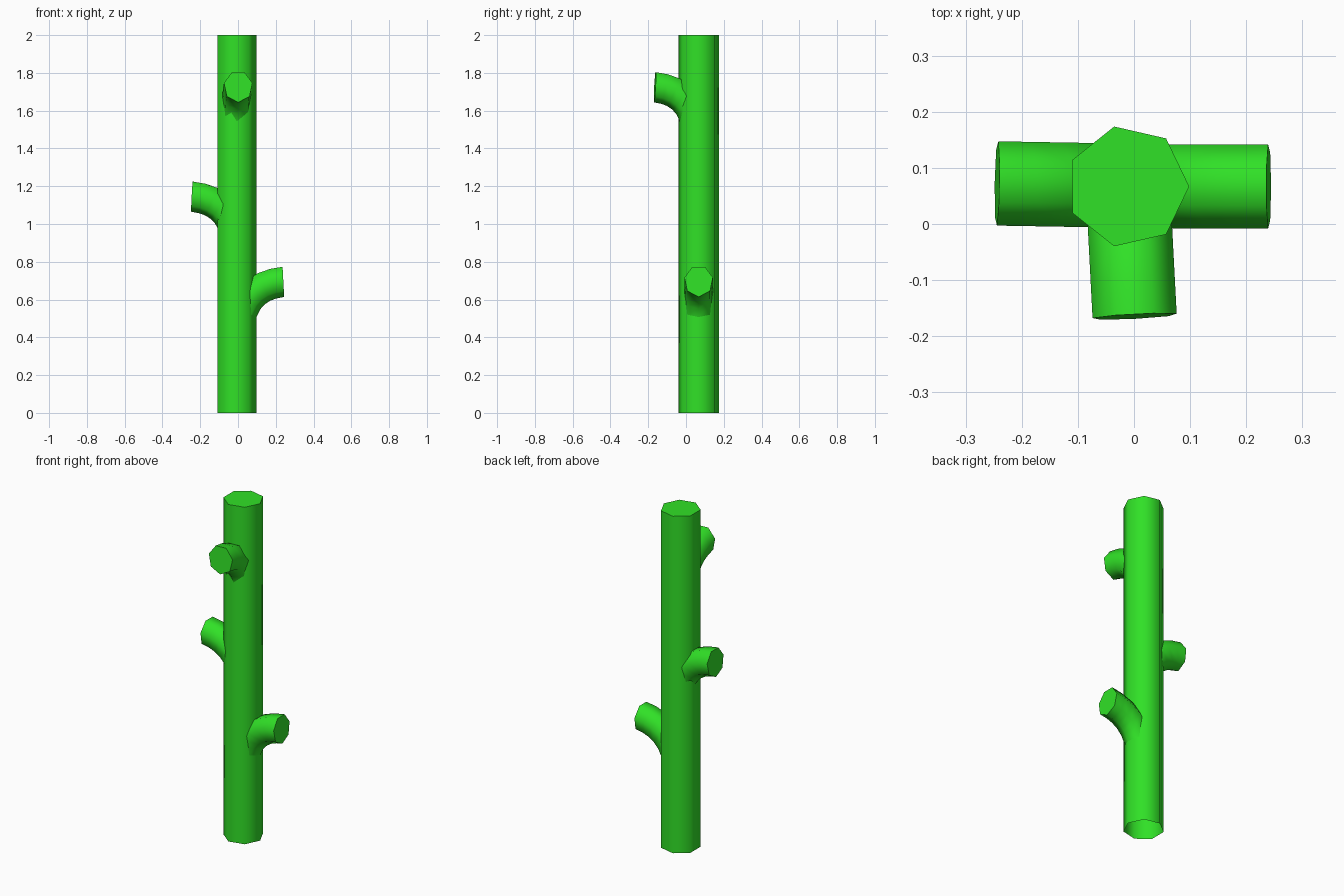
import bpy, math
from mathutils import Vector

if "Cube" in bpy.data.objects:
    bpy.data.objects.remove(bpy.data.objects["Cube"])

SIDES = 7
green = bpy.data.materials.new("stem_green")
green.diffuse_color = (0.03, 0.75, 0.02, 1)
green.use_nodes = True
green.node_tree.nodes["Principled BSDF"].inputs["Base Color"].default_value = green.diffuse_color


def tube(name, rings):
    """Skin a list of rings, cap the far end, leave the first end open."""
    verts = [v for ring in rings for v in ring]
    faces = []
    for r in range(len(rings) - 1):
        for i in range(SIDES):
            j = (i + 1) % SIDES
            a, b = r * SIDES, (r + 1) * SIDES
            faces.append((a + i, a + j, b + j, b + i))
    last = (len(rings) - 1) * SIDES
    faces.append(tuple(last + i for i in range(SIDES)))
    mesh = bpy.data.meshes.new(name)
    mesh.from_pydata(verts, [], faces)
    mesh.materials.append(green)
    ob = bpy.data.objects.new(name, mesh)
    bpy.context.collection.objects.link(ob)
    bpy.context.view_layer.objects.active = ob
    ob.select_set(True)
    bpy.ops.object.shade_smooth_by_angle(angle=math.radians(60))
    ob.select_set(False)
    return ob


ANGLES = [2 * math.pi * i / SIDES for i in range(SIDES)]

# Main stem: seven-sided post, open underneath
tube("stem", [[Vector((-0.011 + 0.1094 * math.cos(a), 0.067 + 0.1094 * math.sin(a), z))
               for a in ANGLES] for z in (0, 2)])

# Branch centre line: (distance out, height relative to end centre, pitch in degrees)
PATH = [(0.0, -0.25, 88), (0.022, -0.155, 66), (0.052, -0.098, 54), (0.09, -0.057, 39),
        (0.135, -0.028, 25), (0.185, -0.01, 12), (0.24, 0.0, 3)]


def branch(name, origin, heading, height, reach):
    h = math.radians(heading)
    out = Vector((math.cos(h), math.sin(h), 0))
    side = Vector((-math.sin(h), math.cos(h), 0))
    up = Vector((0, 0, 1))
    rings = []
    for d, z, pitch in PATH:
        p = math.radians(pitch)
        centre = Vector((*origin, height + z)) + out * d * reach / 0.24
        under = out * math.sin(p) - up * math.cos(p)   # one corner points downward
        rings.append([centre + under * 0.084 * math.cos(a) + side * 0.077 * math.sin(a)
                      for a in ANGLES])
    tube(name, rings)


# Three cut-off branches
branch("right_branch", (0.0, 0.067), 0, 0.698, 0.24)
branch("left_branch", (0.0, 0.068), 179, 1.149, 0.244)
branch("front_branch", (-0.011, 0.067), -87, 1.728, 0.232)
